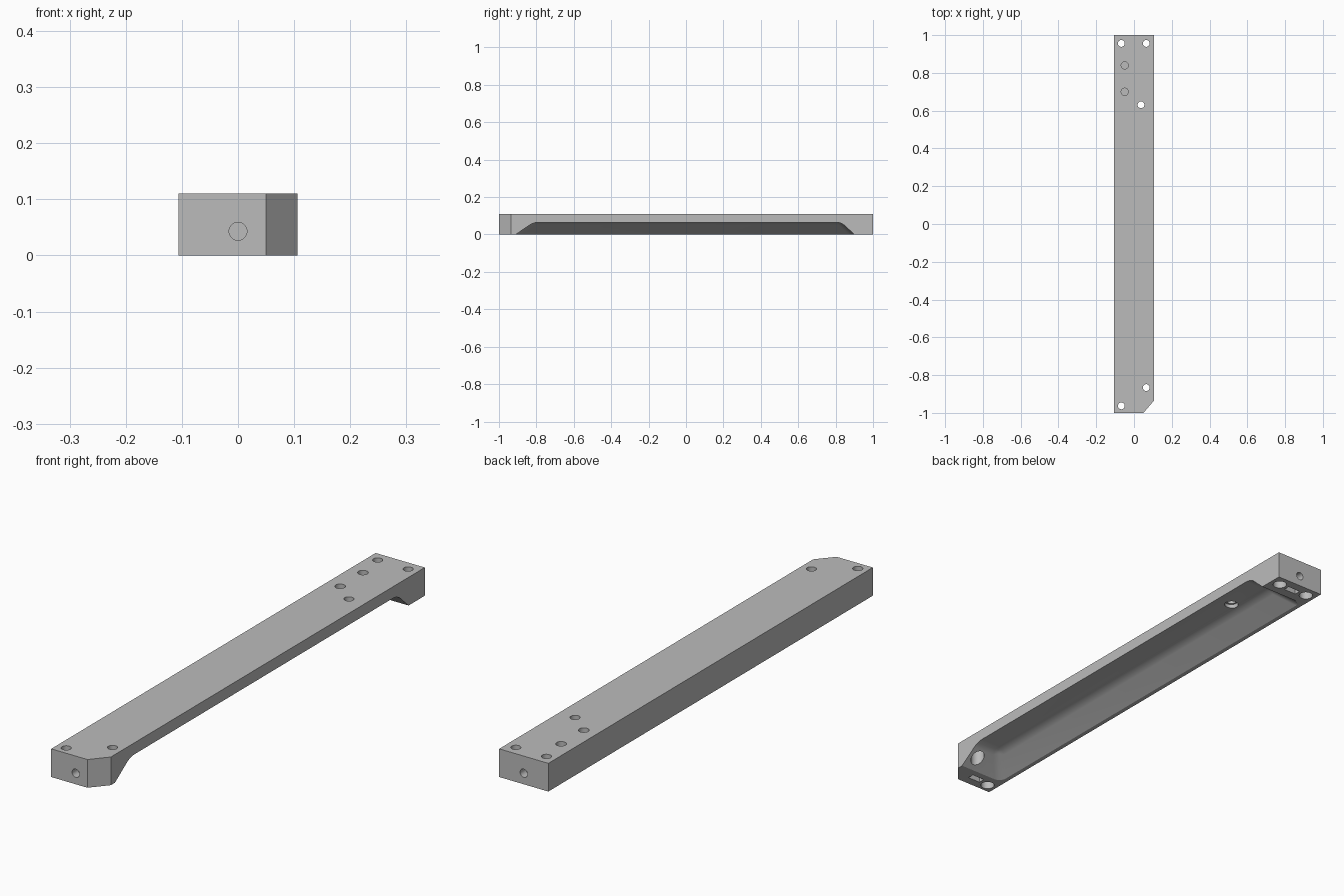
import bpy, bmesh
from math import pi, radians
from mathutils import Matrix, Vector

old = bpy.data.objects.get("Cube")
if old:
    bpy.data.objects.remove(old, do_unlink=True)

W, H = 0.106, 0.11          # half width, height

grey = bpy.data.materials.new("plain_grey")
grey.diffuse_color = (0.5, 0.5, 0.5, 1)
grey.use_nodes = True
grey.node_tree.nodes["Principled BSDF"].inputs["Base Color"].default_value = (0.5, 0.5, 0.5, 1)


def finish(name, bm):
    bmesh.ops.recalc_face_normals(bm, faces=bm.faces)
    mesh = bpy.data.meshes.new(name)
    bm.to_mesh(mesh)
    bm.free()
    mesh.materials.append(grey)
    obj = bpy.data.objects.new(name, mesh)
    bpy.context.collection.objects.link(obj)
    return obj


def loft(bm, low, high):
    """Closed solid between two matching rings."""
    a, b = ([bm.verts.new(p) for p in ring] for ring in (low, high))
    n = len(a)
    bm.faces.new(a)
    bm.faces.new(b)
    for i in range(n):
        j = (i + 1) % n
        bm.faces.new((a[i], a[j], b[j], b[i]))


def drill(start, end, radius):
    bm = bmesh.new()
    a, b = Vector(start), Vector(end)
    turn = (b - a).to_track_quat('Z', 'Y').to_matrix().to_4x4()
    bmesh.ops.create_cone(bm, cap_ends=True, segments=32, radius1=radius, radius2=radius,
                          depth=(b - a).length, matrix=Matrix.Translation((a + b) / 2) @ turn)
    return finish("drill_cutter", bm)


# Long bar with one clipped corner
bm = bmesh.new()
outline = [(-W, -1), (0.05, -1), (W, -0.935), (W, 1), (-W, 1)]
loft(bm, [(x, y, 0) for x, y in outline], [(x, y, H) for x, y in outline])
bar = finish("mounting_bar", bm)

# Underside channel, open on the left, sloping at the other three sides
def ring(z):
    t = z / 0.065
    x, y0, y1 = -0.088 + 0.088 * t, -0.91 + 0.095 * t, 0.90 - 0.07 * t
    return [(x, y0, z), (0.3, y0, z), (0.3, y1, z), (x, y1, z)]

bm = bmesh.new()
loft(bm, ring(-0.04), ring(0.065))
inner = [e for e in bm.edges if min(v.co.x for v in e.verts) < 0.2
         and max(v.co.z for v in e.verts) > 0.06]
bmesh.ops.bevel(bm, geom=inner, offset=0.025, segments=6, profile=0.5, affect='EDGES')
cutters = [finish("channel_cutter", bm)]

# Screw holes with counterbores from below
for x, y in [(-0.067, 0.956), (0.065, 0.956), (0.037, 0.631), (0.065, -0.866), (-0.067, -0.963)]:
    cutters.append(drill((x, y, -0.05), (x, y, 0.2), 0.018))
    cutters.append(drill((x, y, -0.05), (x, y, 0.08), 0.026))

# Blind holes in the top
for y in (0.84, 0.70):
    cutters.append(drill((-0.049, y, 0.055), (-0.049, y, 0.2), 0.019))

# End bores and their nut pockets
for s in (-1, 1):
    cutters.append(drill((0, s * 0.91, 0.043), (0, s * 1.1, 0.043), 0.016))
    bm = bmesh.new()
    box = Matrix.Translation((0, s * 0.952, 0.01)) @ Matrix.Diagonal((0.055, 0.026, 0.12, 1))
    bmesh.ops.create_cube(bm, size=1, matrix=box)
    cutters.append(finish("nut_pocket_cutter", bm))

# Cut everything out of the bar
bpy.context.view_layer.objects.active = bar
bar.select_set(True)
for cutter in cutters:
    mod = bar.modifiers.new("cut", 'BOOLEAN')
    mod.operation, mod.solver, mod.object = 'DIFFERENCE', 'EXACT', cutter
    bpy.ops.object.modifier_apply(modifier=mod.name)
    bpy.data.objects.remove(cutter, do_unlink=True)
bpy.ops.object.select_all(action='DESELECT')
bar.select_set(True)
bpy.ops.object.shade_smooth_by_angle(angle=radians(25))
